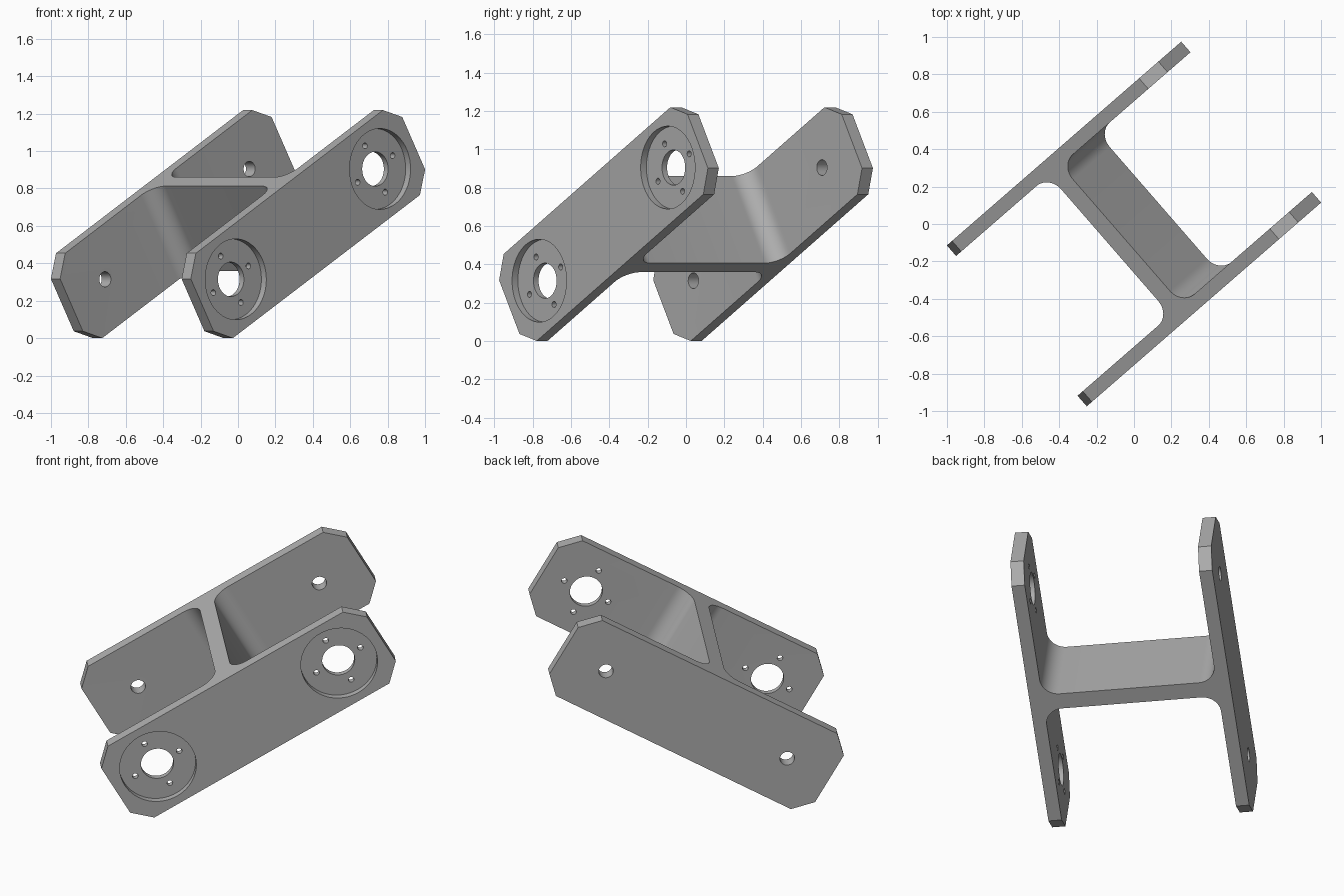
import bpy, bmesh
from math import sin, cos, pi, radians
from mathutils import Matrix

# Remove the default cube
cube = bpy.data.objects.get("Cube")
if cube:
    bpy.data.objects.remove(cube, do_unlink=True)

HALF_LEN, HALF_WIDTH, HALF_DEPTH = 0.865, 0.262, 0.57
PLATE, WEB, FILLET, CHAMFER = 0.075, 0.095, 0.10, 0.10
HOLE_X = 0.59

metal = bpy.data.materials.new("plain_grey")
metal.use_nodes = True
grey = (0.42, 0.42, 0.42, 1)
metal.diffuse_color = grey
metal.node_tree.nodes["Principled BSDF"].inputs["Base Color"].default_value = grey


def add_object(name, bm):
    mesh = bpy.data.meshes.new(name)
    bmesh.ops.recalc_face_normals(bm, faces=bm.faces[:])
    bm.to_mesh(mesh)
    bm.free()
    mesh.materials.append(metal)
    obj = bpy.data.objects.new(name, mesh)
    bpy.context.collection.objects.link(obj)
    return obj


def h_profile(steps=12):
    """H-shaped section with filleted inner corners."""
    inner = HALF_DEPTH - PLATE
    quarter = []
    for i in range(steps + 1):
        t = pi - (pi / 2) * i / steps
        quarter.append((WEB / 2 + FILLET + FILLET * cos(t),
                        inner - FILLET + FILLET * sin(t)))
    quarter += [(HALF_LEN, inner), (HALF_LEN, HALF_DEPTH)]
    points = []
    for sx, sy, step in ((1, 1, 1), (-1, 1, -1), (-1, -1, 1), (1, -1, -1)):
        points += [(x * sx, y * sy) for x, y in quarter[::step]]
    return points


# Bracket body: extruded section with chamfered plate corners
bm = bmesh.new()
face = bm.faces.new([bm.verts.new((x, y, -HALF_WIDTH)) for x, y in h_profile()])
grown = bmesh.ops.extrude_face_region(bm, geom=[face])["geom"]
top = [g for g in grown if isinstance(g, bmesh.types.BMVert)]
bmesh.ops.translate(bm, verts=top, vec=(0, 0, 2 * HALF_WIDTH))
corners = [e for e in bm.edges
           if all(abs(abs(v.co.x) - HALF_LEN) < 1e-4 for v in e.verts)
           and abs(e.verts[0].co.z - e.verts[1].co.z) < 1e-4
           and abs(e.verts[0].co.y - e.verts[1].co.y) > 0.01]
bmesh.ops.bevel(bm, geom=corners, offset=CHAMFER, segments=1, affect='EDGES')
bracket = add_object("bracket", bm)


def drill(x, z, radius, y0, y1, sides=48):
    """Cut a round hole along the plate normal."""
    cut = bmesh.new()
    matrix = Matrix.Translation((x, (y0 + y1) / 2, z)) @ Matrix.Rotation(pi / 2, 4, 'X')
    bmesh.ops.create_cone(cut, cap_ends=True, segments=sides, radius1=radius,
                          radius2=radius, depth=y1 - y0, matrix=matrix)
    cutter = add_object("hole_cutter", cut)
    cutter.hide_render = True
    mod = bracket.modifiers.new("hole", 'BOOLEAN')
    mod.operation, mod.solver, mod.object = 'DIFFERENCE', 'EXACT', cutter
    bpy.context.view_layer.objects.active = bracket
    bpy.ops.object.modifier_apply(modifier=mod.name)
    bpy.data.objects.remove(cutter, do_unlink=True)


front, front_in = -HALF_DEPTH - 0.05, -HALF_DEPTH + PLATE + 0.05
for side in (-1, 1):
    x = side * HOLE_X
    # Motor seat: recess, central bore and four screw holes
    drill(x, 0, 0.216, front, -HALF_DEPTH + 0.04, 64)
    drill(x, 0, 0.092, front, front_in)
    for k in range(4):
        a = k * pi / 2
        drill(x + 0.143 * cos(a), 0.143 * sin(a), 0.016, front, front_in, 20)
    # Plain pivot hole in the rear plate
    drill(x, 0, 0.041, HALF_DEPTH - PLATE - 0.05, HALF_DEPTH + 0.05, 32)

# Smooth fillets and holes, keep sharp edges
bpy.ops.object.select_all(action='DESELECT')
bracket.select_set(True)
bpy.context.view_layer.objects.active = bracket
bpy.ops.object.shade_smooth_by_angle(angle=radians(30))

# Tilt the bracket and stand it on the ground
bracket.rotation_euler = (0, radians(-30), radians(41))
bracket.location.z = (HALF_LEN - CHAMFER) * 0.5 + HALF_WIDTH * cos(radians(30))
